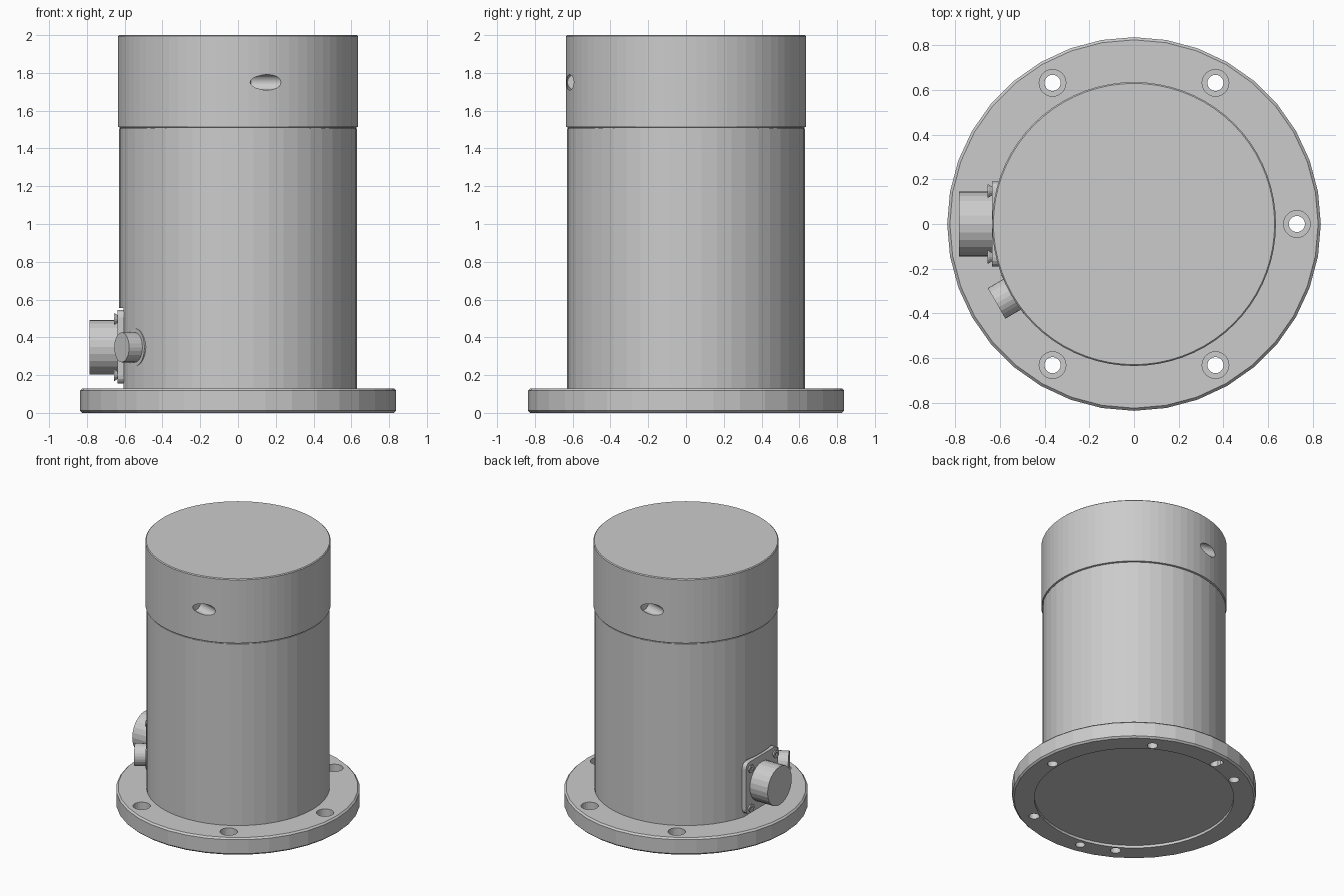
import bpy, bmesh
from math import radians, cos, sin
from mathutils import Vector, Matrix

if "Cube" in bpy.data.objects:
    bpy.data.objects.remove(bpy.data.objects["Cube"])


def make(name, bm):
    bmesh.ops.recalc_face_normals(bm, faces=bm.faces)
    me = bpy.data.meshes.new(name)
    bm.to_mesh(me)
    bm.free()
    ob = bpy.data.objects.new(name, me)
    bpy.context.collection.objects.link(ob)
    return ob


def turned(name, profile, sides, origin=(0, 0, 0), axis=(0, 0, 1)):
    """Solid of revolution from (radius, height) points, capped at both ends."""
    bm = bmesh.new()
    rings = [[bm.verts.new((r * cos(radians(360 * i / sides)),
                            r * sin(radians(360 * i / sides)), h))
              for i in range(sides)] for r, h in profile]
    for a, b in zip(rings, rings[1:]):
        for i in range(sides):
            j = (i + 1) % sides
            bm.faces.new((a[i], a[j], b[j], b[i]))
    bm.faces.new(rings[0])
    bm.faces.new(rings[-1])
    rot = Vector(axis).to_track_quat('Z', 'Y').to_matrix().to_4x4()
    bm.transform(Matrix.Translation(origin) @ rot)
    return make(name, bm)


def box(name, lo, hi):
    bm = bmesh.new()
    bmesh.ops.create_cube(bm, size=1)
    lo, hi = Vector(lo), Vector(hi)
    bm.transform(Matrix.Translation((lo + hi) / 2) @ Matrix.Diagonal((*(hi - lo), 1)))
    return make(name, bm)


def cut(ob, cutter):
    mod = ob.modifiers.new("cut", 'BOOLEAN')
    mod.operation = 'DIFFERENCE'
    mod.solver = 'EXACT'
    mod.object = cutter
    bpy.context.view_layer.objects.active = ob
    bpy.ops.object.modifier_apply(modifier=mod.name)
    bpy.data.objects.remove(cutter)


def polar(r, deg, z=0):
    return Vector((r * cos(radians(deg)), r * sin(radians(deg)), z))


# base flange with a shallow recess underneath
flange = turned("base_flange", [(0.825, 0), (0.837, 0.012), (0.837, 0.118), (0.825, 0.13)], 36)
cut(flange, turned("cutter", [(0.685, -0.1), (0.685, 0.02)], 64))

# counterbored bolt holes, none below the connector
for a in (0, 60, 120, 240, 300):
    p = polar(0.73, a)
    cut(flange, turned("cutter", [(0.036, -0.1), (0.036, 0.07), (0.06, 0.07), (0.06, 0.2)], 24, p))

# blind dowel hole and radial dowel slot in the underside
cut(flange, turned("cutter", [(0.033, -0.1), (0.033, 0.08)], 20, polar(0.74, -100)))
for r in (0.72, 0.74, 0.76):
    cut(flange, turned("cutter", [(0.03, -0.1), (0.03, 0.08)], 20, polar(r, 100)))

# main body with a milled flat for the connector plate
body = turned("body_cylinder", [(0.63, 0.13), (0.63, 1.505)], 48)
cut(body, box("cutter", (-0.8, -0.4, 0.1), (-0.605, 0.4, 0.555)))

# screw cap with two slanted wrench holes
cap = turned("screw_cap", [(0.624, 1.505), (0.624, 1.511), (0.636, 1.514),
                           (0.636, 1.994), (0.63, 2.0)], 72)
for a in (-76, 104):
    d = polar(1, a + 60)
    mid = polar(0.634, a, 1.75)
    cut(cap, turned("cutter", [(0.041, -0.1), (0.041, 0.3)], 24, mid, d))

# large connector: rounded plate, barrel and four screws
plate = box("connector_plate", (-0.637, -0.19, 0.155), (-0.604, 0.19, 0.545))
bm = bmesh.new()
bm.from_mesh(plate.data)
edges = [e for e in bm.edges if abs(e.verts[0].co.x - e.verts[1].co.x) > 0.01]
bmesh.ops.bevel(bm, geom=edges, offset=0.04, segments=4, profile=0.5, affect='EDGES')
bm.to_mesh(plate.data)
bm.free()
turned("connector_barrel", [(0.145, 0), (0.145, 0.155)], 24, (-0.63, 0, 0.348), (-1, 0, 0))
for y in (-0.148, 0.148):
    for z in (0.2, 0.497):
        screw = turned("plate_screw", [(0.018, 0), (0.03, 0.018), (0.03, 0.022)], 16,
                       (-0.634, y, z), (-1, 0, 0))
        cut(screw, turned("cutter", [(0.013, 0.012), (0.013, 0.05)], 6,
                          (-0.634, y, z), (-1, 0, 0)))

# small side plug on its collar
turned("plug_collar", [(0.1, 0.56), (0.1, 0.63)], 28, (0, 0, 0.347), polar(1, 210))
turned("side_plug", [(0.079, 0.58), (0.079, 0.711)], 24, (0, 0, 0.347), polar(1, 210))
